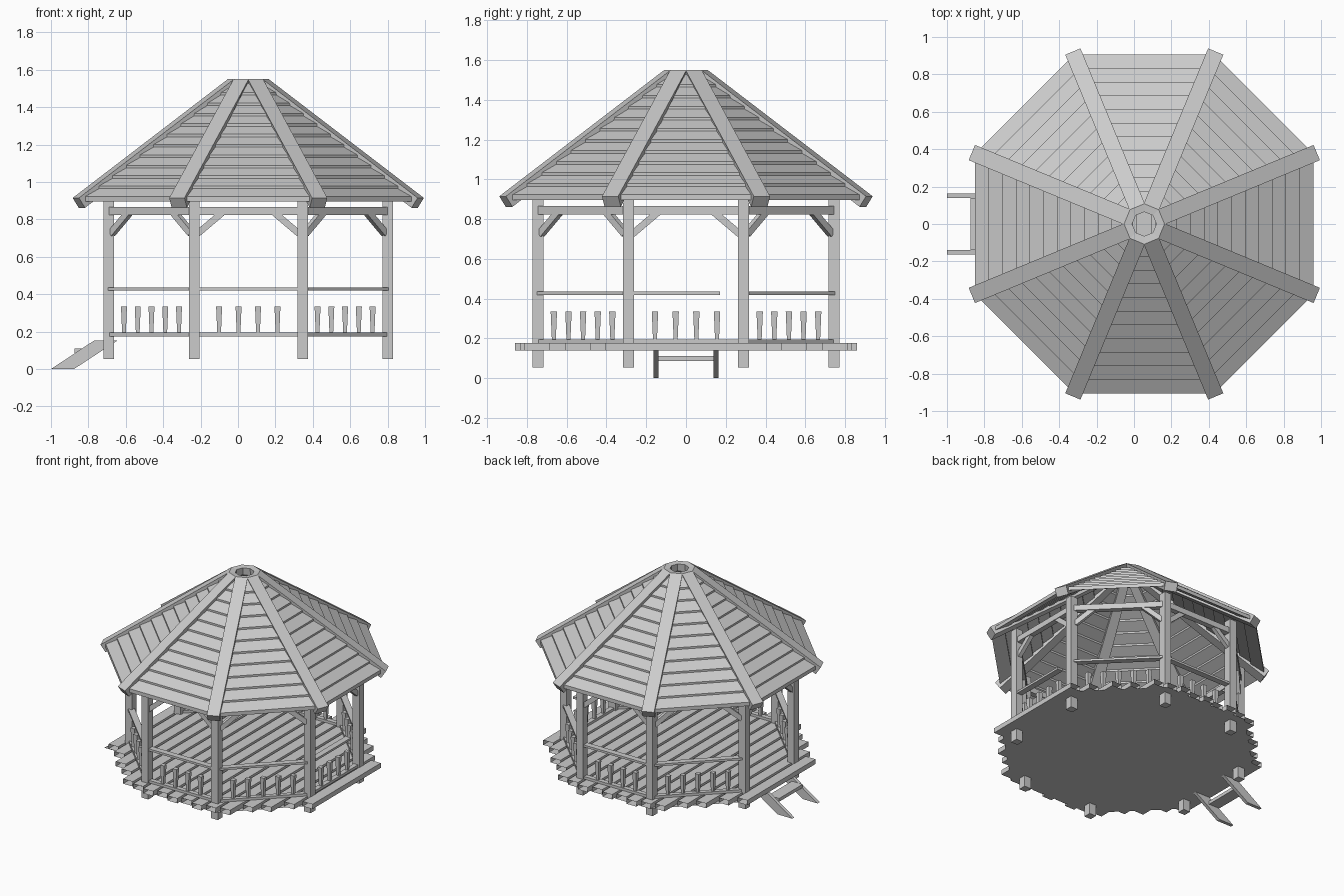
import bpy, bmesh, math
from mathutils import Vector, Matrix

if "Cube" in bpy.data.objects:
    bpy.data.objects.remove(bpy.data.objects["Cube"])

CX = 0.055                      # gazebo centre; the steps stick out to -x
T = math.tan(math.pi / 8)


def make(name, bm):
    bmesh.ops.recalc_face_normals(bm, faces=bm.faces)
    me = bpy.data.meshes.new(name)
    bm.to_mesh(me)
    bm.free()
    ob = bpy.data.objects.new(name, me)
    bpy.context.collection.objects.link(ob)
    return ob


def loft(bm, a, b, caps=True):
    """Join two matching rings of points into a solid."""
    va = [bm.verts.new(p) for p in a]
    vb = [bm.verts.new(p) for p in b]
    n = len(va)
    for i in range(n):
        j = (i + 1) % n
        bm.faces.new((va[i], va[j], vb[j], vb[i]))
    if caps:
        bm.faces.new(va[::-1])
        bm.faces.new(vb)


def beam(bm, p, q, w, h, w2=None):
    """Square bar from p to q: w sideways, h in the vertical plane."""
    p, q = Vector(p), Vector(q)
    d = (q - p).normalized()
    up = Vector((0, 0, 1)) if abs(d.z) < 0.99 else Vector((0, 1, 0))
    s = d.cross(up).normalized()
    u = s.cross(d)
    k = (w2 or w) / w
    ring = [(-1, -1), (1, -1), (1, 1), (-1, 1)]
    loft(bm, [p + s * w / 2 * i + u * h / 2 * j for i, j in ring],
         [q + (s * w / 2 * i + u * h / 2 * j) * k for i, j in ring])


def turn(k, half=False):
    a = math.radians(45 * k + (22.5 if half else 0))
    return Matrix.Translation((CX, 0, 0)) @ Matrix.Rotation(a, 4, 'Z')


# post positions, counter-clockwise; bay 3 (facing -x) is the entrance
A, B = 0.745, 0.29
posts = [Vector((CX + x, y, 0)) for x, y in
         [(A, B), (B, A), (-B, A), (-A, B), (-A, -B), (-B, -A), (B, -A), (A, -B)]]
Z = lambda z: Vector((0, 0, z))

bm = bmesh.new()
for p in posts:
    beam(bm, p + Z(0.055), p + Z(0.93), 0.056, 0.056)
make("posts", bm)

# beams and corner braces under the roof
bm, br = bmesh.new(), bmesh.new()
for k in range(8):
    p, q = posts[k], posts[(k + 1) % 8]
    d = (q - p).normalized()
    beam(bm, p + Z(0.845), q + Z(0.845), 0.04, 0.042)
    for s, e in ((p, d), (q, -d)):
        beam(br, s + e * 0.02 + Z(0.725), s + e * 0.15 + Z(0.835), 0.03, 0.035)
make("top_beams", bm)
make("corner_braces", br)

# railings with tapered balusters, open on the entrance side
rails, bal = bmesh.new(), bmesh.new()
for k in range(8):
    if k == 3:
        continue
    p, q = posts[k], posts[(k + 1) % 8]
    d = (q - p).normalized()
    top_start = p
    if k == 7:                  # top rail on the +x side is broken short
        q_top = p + d * 0.46
    else:
        q_top = q
    beam(rails, top_start + Z(0.427), q_top + Z(0.427), 0.045, 0.016)
    beam(rails, p + Z(0.185), q + Z(0.185), 0.035, 0.02)
    n = 5 if k % 2 == 0 else 4
    mid = (p + q) / 2
    for i in range(n):
        c = mid + d * (i - (n - 1) / 2) * 0.104
        beam(bal, c + Z(0.195), c + Z(0.335), 0.02, 0.02, 0.032)
make("railings", rails)
make("balusters", bal)

# floor planks along y, stepped to the octagon, open at the ends
bm = bmesh.new()
N, D = 17, 0.86
pitch = 2 * D / N
for i in range(N):
    x = -D + pitch * (i + 0.5)
    y = min(D, D * (1 + T) - abs(x)) - (0.025 if i % 2 else 0)
    w = pitch / 2 - 0.01
    ring = [(x - w, 0.14), (x + w, 0.14), (x + w, 0.176), (x - w, 0.176)]
    loft(bm, [(CX + a, -y, z) for a, z in ring], [(CX + a, y, z) for a, z in ring], False)
make("floor_planks", bm)

bm = bmesh.new()
R = 0.83 / math.cos(math.pi / 8)
bm.faces.new([bm.verts.new(turn(k, True) @ Vector((R, 0, 0.139))) for k in range(8)][::-1])
make("floor_underside", bm).data.flip_normals()

# roof boards: overlapping stepped rows on eight sides
bm = bmesh.new()
for k in range(8):
    m = turn(k)
    for i in range(11):
        a0 = 0.905 - 0.073 * i
        a1 = a0 - 0.088
        z0 = 0.895 + 0.0555 * i
        z1 = z0 + 0.05
        prof = [(a0, z0), (a0, z0 + 0.028), (a1, z1 + 0.028), (a1, z1)]
        loft(bm, [m @ Vector((r, -r * T, z)) for r, z in prof],
             [m @ Vector((r, r * T, z)) for r, z in prof])
make("roof_boards", bm)

# hip rafters covering the roof seams
bm = bmesh.new()
prof = [(0.998, 0.915), (0.1, 1.55), (0.06, 1.545), (0.065, 1.49), (0.963, 0.862)]
for k in range(8):
    m = turn(k, True)
    half = [0.044, 0.044, 0.03, 0.03, 0.044]
    loft(bm, [m @ Vector((r, -h, z)) for (r, z), h in zip(prof, half)],
         [m @ Vector((r, h, z)) for (r, z), h in zip(prof, half)])
make("hip_rafters", bm)

# entrance steps: two slanted stringers and a tread
bm = bmesh.new()
prof = [(-1.0, 0), (-0.877, 0), (-0.645, 0.152), (-0.77, 0.152)]
for s in (-1, 1):
    loft(bm, [(x, s * 0.138, z) for x, z in prof], [(x, s * 0.163, z) for x, z in prof])
make("step_stringers", bm)
bm = bmesh.new()
beam(bm, (-0.83, -0.14, 0.098), (-0.83, 0.14, 0.098), 0.09, 0.025)
make("step_tread", bm)
